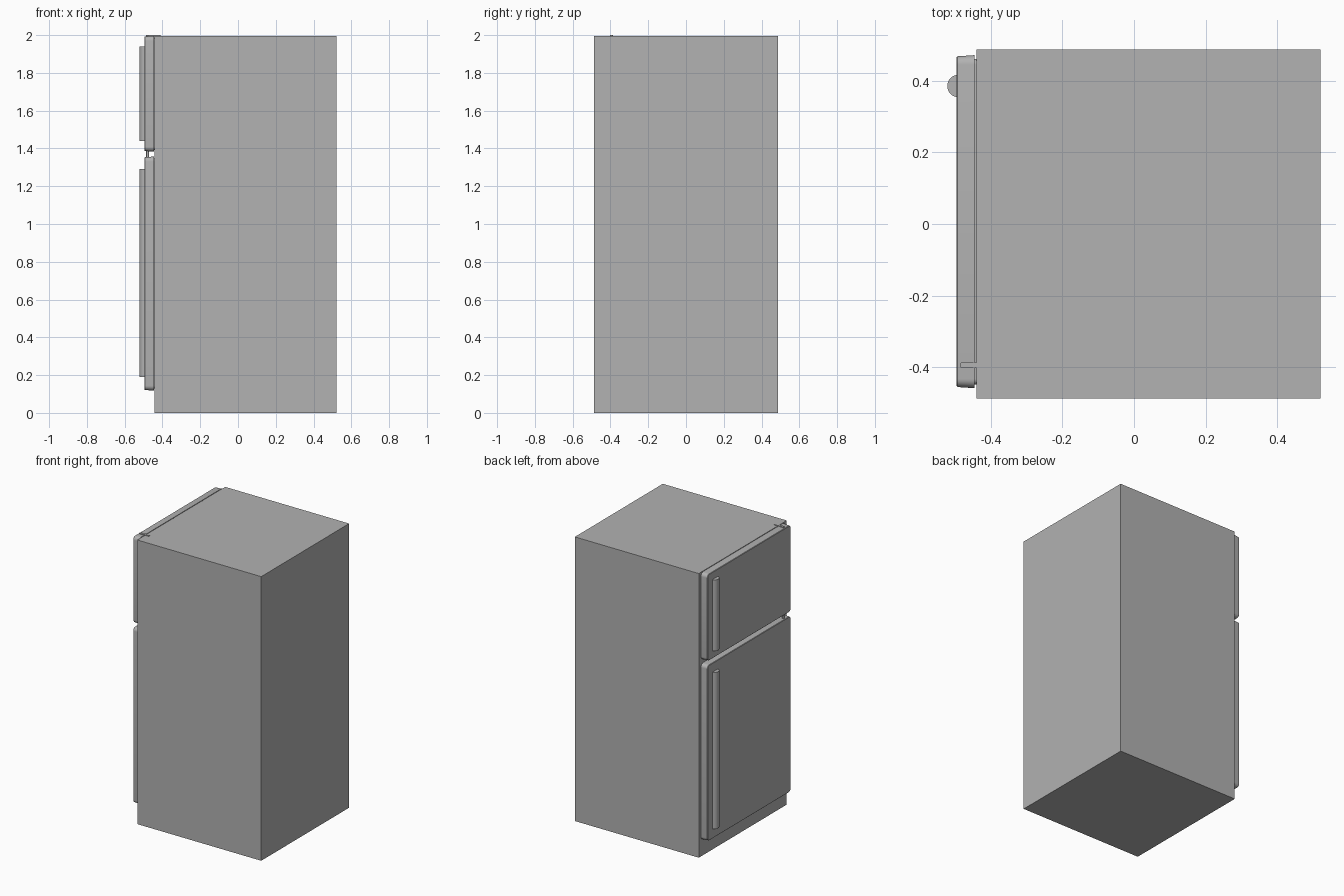
import bpy, bmesh
from math import pi, cos, sin

if "Cube" in bpy.data.objects:
    bpy.data.objects.remove(bpy.data.objects["Cube"])

# Mid-grey enamel, darker than the default grey
ENAMEL = bpy.data.materials.new("grey_enamel")
ENAMEL.diffuse_color = (0.445, 0.445, 0.445, 1)
ENAMEL.use_nodes = True
ENAMEL.node_tree.nodes["Principled BSDF"].inputs["Base Color"].default_value = ENAMEL.diffuse_color


def finish(name, bm):
    bmesh.ops.recalc_face_normals(bm, faces=bm.faces)
    mesh = bpy.data.meshes.new(name)
    bm.to_mesh(mesh)
    bm.free()
    mesh.materials.append(ENAMEL)
    ob = bpy.data.objects.new(name, mesh)
    bpy.context.collection.objects.link(ob)
    bpy.ops.object.select_all(action='DESELECT')
    ob.select_set(True)
    bpy.context.view_layer.objects.active = ob
    bpy.ops.object.shade_smooth_by_angle(angle=0.6)
    return ob


def loft(name, rings):
    """Skin a list of equal-length point rings and cap both ends."""
    bm = bmesh.new()
    rows = [[bm.verts.new(p) for p in ring] for ring in rings]
    n = len(rows[0])
    for a, b in zip(rows, rows[1:]):
        for i in range(n):
            j = (i + 1) % n
            bm.faces.new((a[i], a[j], b[j], b[i]))
    bm.faces.new(rows[0])
    bm.faces.new(rows[-1])
    return finish(name, bm)


def rounded_rect(a0, a1, b0, b1, r, seg=6):
    pts = []
    corners = ((a1 - r, b1 - r), (a0 + r, b1 - r), (a0 + r, b0 + r), (a1 - r, b0 + r))
    for k, (ca, cb) in enumerate(corners):
        for i in range(seg + 1):
            t = (k + i / seg) * pi / 2
            pts.append((ca + r * cos(t), cb + r * sin(t)))
    return pts


def prism(name, outline, z0, z1):
    return loft(name, [[(x, y, z) for x, y in outline] for z in (z0, z1)])


def door(name, z0, z1):
    # (x, inset): recessed gasket, slab side, softened front edge
    steps = ((-0.437, 0.010), (-0.446, 0.010), (-0.446, 0.0),
             (-0.493, 0.003), (-0.496, 0.006))
    rings = []
    for x, d in steps:
        outline = rounded_rect(-0.459 + d, 0.472 - d, z0 + d, z1 - d, 0.026 - d)
        rings.append([(x, y, z) for y, z in outline])
    return loft(name, rings)


def handle(name, z0, z1):
    # half-round bar standing on the door face
    n = 16
    arc = [(-0.492 - 0.03 * sin(pi * i / n), 0.386 + 0.031 * cos(pi * i / n))
           for i in range(n + 1)]
    return prism(name, arc, z0, z1)


# Cabinet
prism("cabinet", [(-0.441, -0.488), (0.522, -0.488), (0.522, 0.488), (-0.441, 0.488)], 0, 1.996)

# Doors and handles
door("freezer_door", 1.383, 1.996)
door("fridge_door", 0.118, 1.357)
handle("freezer_handle", 1.44, 1.94)
handle("fridge_handle", 0.19, 1.29)

# Top hinge plate and the pin between the doors
prism("top_hinge_plate", rounded_rect(-0.487, -0.41, -0.403, -0.387, 0.0075), 1.985, 2.0)
pin = [(-0.479 + 0.007 * cos(2 * pi * i / 16), -0.395 + 0.007 * sin(2 * pi * i / 16))
       for i in range(16)]
prism("middle_hinge_pin", pin, 1.34, 1.40)
